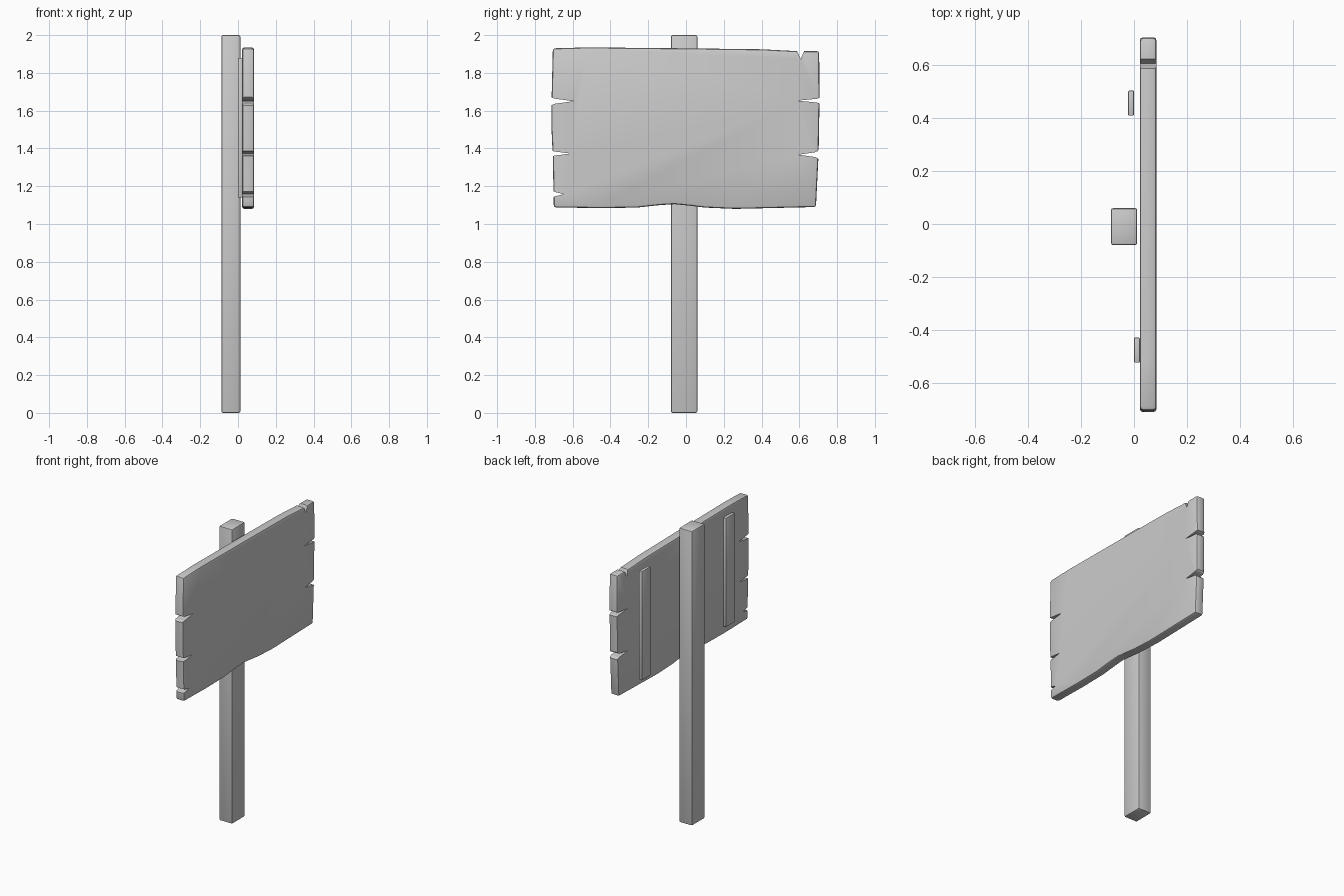
import bpy
import bmesh
import math

# Remove the default cube
cube = bpy.data.objects.get("Cube")
if cube:
    bpy.data.objects.remove(cube, do_unlink=True)


def make_material(name, colour):
    material = bpy.data.materials.new(name)
    material.use_nodes = True
    material.diffuse_color = colour
    material.node_tree.nodes["Principled BSDF"].inputs["Base Color"].default_value = colour
    return material


grey = make_material("plain grey", (0.6, 0.6, 0.6, 1))


def add_prism(bm, outline, x_back, x_front):
    """Extrude a (y, z) outline along x."""
    face = bm.faces.new([bm.verts.new((x_back, y, z)) for y, z in outline])
    result = bmesh.ops.extrude_face_region(bm, geom=[face])
    moved = [v for v in result["geom"] if isinstance(v, bmesh.types.BMVert)]
    bmesh.ops.translate(bm, verts=moved, vec=(x_front - x_back, 0, 0))


def round_edges(bm, width, segments):
    """Bevel every edge that turns by more than thirty degrees."""
    bmesh.ops.recalc_face_normals(bm, faces=bm.faces)
    sharp = [e for e in bm.edges if e.calc_face_angle(0) > math.radians(30)]
    bmesh.ops.bevel(bm, geom=sharp, offset=width, offset_type='OFFSET',
                    segments=segments, profile=0.5, affect='EDGES')


def finish(name, bm, smooth=True):
    """Turn the working mesh into a named object."""
    bmesh.ops.recalc_face_normals(bm, faces=bm.faces)
    mesh = bpy.data.meshes.new(name)
    bm.to_mesh(mesh)
    bm.free()
    mesh.materials.append(grey)
    obj = bpy.data.objects.new(name, mesh)
    bpy.context.collection.objects.link(obj)
    if smooth:
        bpy.ops.object.select_all(action='DESELECT')
        obj.select_set(True)
        bpy.context.view_layer.objects.active = obj
        bpy.ops.object.shade_smooth_by_angle(angle=math.radians(25))
    return obj


def make_beam(name, x_range, y_range, z_range, width):
    """A squared timber with softened edges."""
    (y0, y1), (z0, z1) = y_range, z_range
    bm = bmesh.new()
    add_prism(bm, [(y0, z0), (y1, z0), (y1, z1), (y0, z1)], *x_range)
    round_edges(bm, width, 2)
    return finish(name, bm)


# Upright post
make_beam("post", (-0.087, 0.012), (-0.08, 0.06), (0, 2), 0.008)

# Two thin battens on the back of the board
make_beam("left_batten", (-0.022, 0.0), (0.41, 0.505), (1.14, 1.88), 0.004)
make_beam("right_batten", (0.0, 0.022), (-0.525, -0.43), (1.14, 1.88), 0.004)

# Board with a worn, wavy outline
board_outline = [
    (-0.705, 1.93), (-0.52, 1.935), (0, 1.93), (0.4, 1.925), (0.59, 1.915),
    (0.705, 1.915), (0.707, 1.65), (0.702, 1.37), (0.688, 1.09),
    (0.26, 1.08), (0.1, 1.087), (0.02, 1.097), (-0.06, 1.105), (-0.14, 1.1),
    (-0.26, 1.087), (-0.45, 1.084), (-0.7, 1.088), (-0.705, 1.35), (-0.712, 1.5),
    (-0.712, 1.65),
]
bm = bmesh.new()
add_prism(bm, board_outline, 0.022, 0.085)
round_edges(bm, 0.012, 2)
board = finish("board", bm)


def notch(tip, mouth, half_width, direction):
    """Wedge outline from its tip to a flared mouth beyond the edge."""
    (ty, tz), (dy, dz) = tip, direction
    steps = [(mouth - 0.012, 0.7), (mouth, 1.0), (mouth + 0.05, 4.0)]
    sides = [[(ty + dy * along - s * dz * half_width * k,
               tz + dz * along + s * dy * half_width * k)
              for along, k in steps] for s in (-1, 1)]
    return [tip] + sides[0] + sides[1][::-1]


# Splits and cracks around the rim
LEFT, RIGHT, UP = (-1, 0), (1, 0), (0, 1)
splits = [
    ((-0.595, 1.65), 0.115, 0.02, LEFT),
    ((-0.61, 1.373), 0.1, 0.016, LEFT),
    ((-0.647, 1.158), 0.06, 0.017, LEFT),
    ((0.59, 1.653), 0.115, 0.014, RIGHT),
    ((0.595, 1.367), 0.1, 0.018, RIGHT),
    ((0.607, 1.873), 0.045, 0.02, UP),
]
bm = bmesh.new()
for split in splits:
    add_prism(bm, notch(*split), 0, 0.11)
cutter = finish("split_cutter", bm, smooth=False)
cutter.hide_render = True
cutter.display_type = 'WIRE'

cut = board.modifiers.new("splits", 'BOOLEAN')
cut.operation = 'DIFFERENCE'
cut.solver = 'EXACT'
cut.object = cutter
